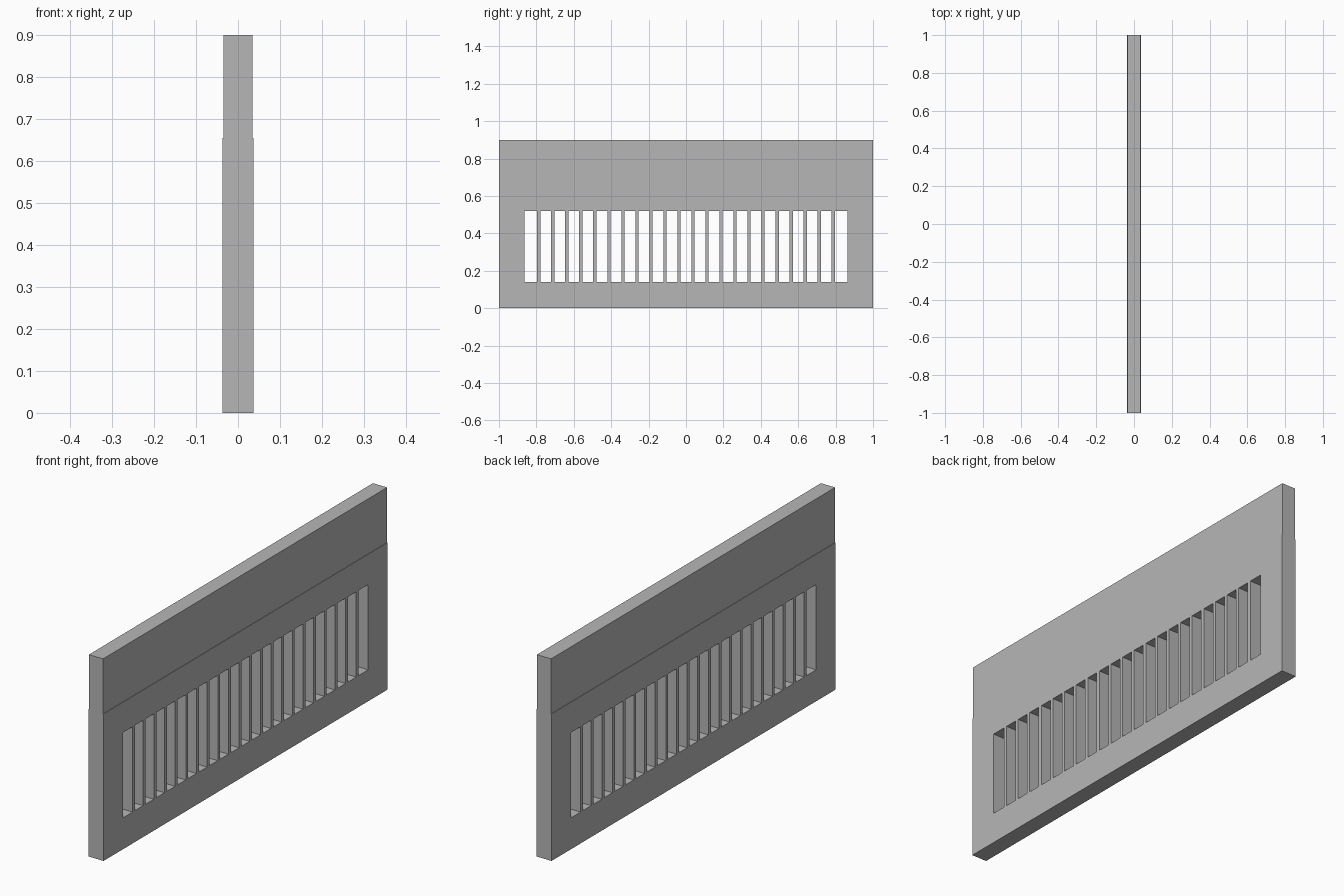
import bpy, bmesh
from mathutils import Matrix, Vector

cube = bpy.data.objects.get("Cube")
if cube:
    bpy.data.objects.remove(cube, do_unlink=True)

HALF_LENGTH, HEIGHT = 1.0, 0.9
STEP_Z, LOWER_X, UPPER_X = 0.655, 0.0375, 0.035
SLOT_Z0, SLOT_Z1, OPENING_Y = 0.14, 0.52, 0.863
SLATS, PITCH, SLAT_WIDTH = 22, 0.075, 0.017

# Single plain grey finish
grey = bpy.data.materials.new("plain_grey")
grey.use_nodes = True
colour = (0.47, 0.47, 0.47, 1)
grey.diffuse_color = colour
grey.node_tree.nodes["Principled BSDF"].inputs["Base Color"].default_value = colour


def make_object(name, bm):
    bmesh.ops.recalc_face_normals(bm, faces=bm.faces)
    mesh = bpy.data.meshes.new(name)
    bm.to_mesh(mesh)
    bm.free()
    mesh.materials.append(grey)
    obj = bpy.data.objects.new(name, mesh)
    bpy.context.collection.objects.link(obj)
    return obj


# Panel: stepped cross-section extruded along its length
half = [(LOWER_X, 0), (LOWER_X, STEP_Z), (UPPER_X, STEP_Z), (UPPER_X, HEIGHT)]
profile = half + [(-x, z) for x, z in reversed(half)]
bm = bmesh.new()
face = bm.faces.new([bm.verts.new((x, -HALF_LENGTH, z)) for x, z in profile])
extruded = bmesh.ops.extrude_face_region(bm, geom=[face])["geom"]
bmesh.ops.translate(bm, vec=(0, 2 * HALF_LENGTH, 0),
                    verts=[v for v in extruded if isinstance(v, bmesh.types.BMVert)])
panel = make_object("slotted_panel", bm)

# Slot cutters: the gaps left between evenly spaced slats
centres = [(i - (SLATS - 1) / 2) * PITCH for i in range(SLATS)]
starts = [-OPENING_Y] + [c + SLAT_WIDTH / 2 for c in centres]
ends = [c - SLAT_WIDTH / 2 for c in centres] + [OPENING_Y]
bm = bmesh.new()
for y0, y1 in zip(starts, ends):
    place = Matrix.Translation((0, (y0 + y1) / 2, (SLOT_Z0 + SLOT_Z1) / 2))
    size = Matrix.Diagonal(Vector((0.3, y1 - y0, SLOT_Z1 - SLOT_Z0, 1)))
    bmesh.ops.create_cube(bm, size=1, matrix=place @ size)
cutter = make_object("slot_cutter", bm)
cutter.hide_render = True

# Cut the slots, keep the result and drop the cutter
cut = panel.modifiers.new("slots", "BOOLEAN")
cut.operation = "DIFFERENCE"
cut.solver = "EXACT"
cut.object = cutter
bpy.context.view_layer.update()
evaluated = panel.evaluated_get(bpy.context.evaluated_depsgraph_get())
result = bpy.data.meshes.new_from_object(evaluated)
panel.modifiers.clear()
panel.data = result
bpy.data.objects.remove(cutter, do_unlink=True)
